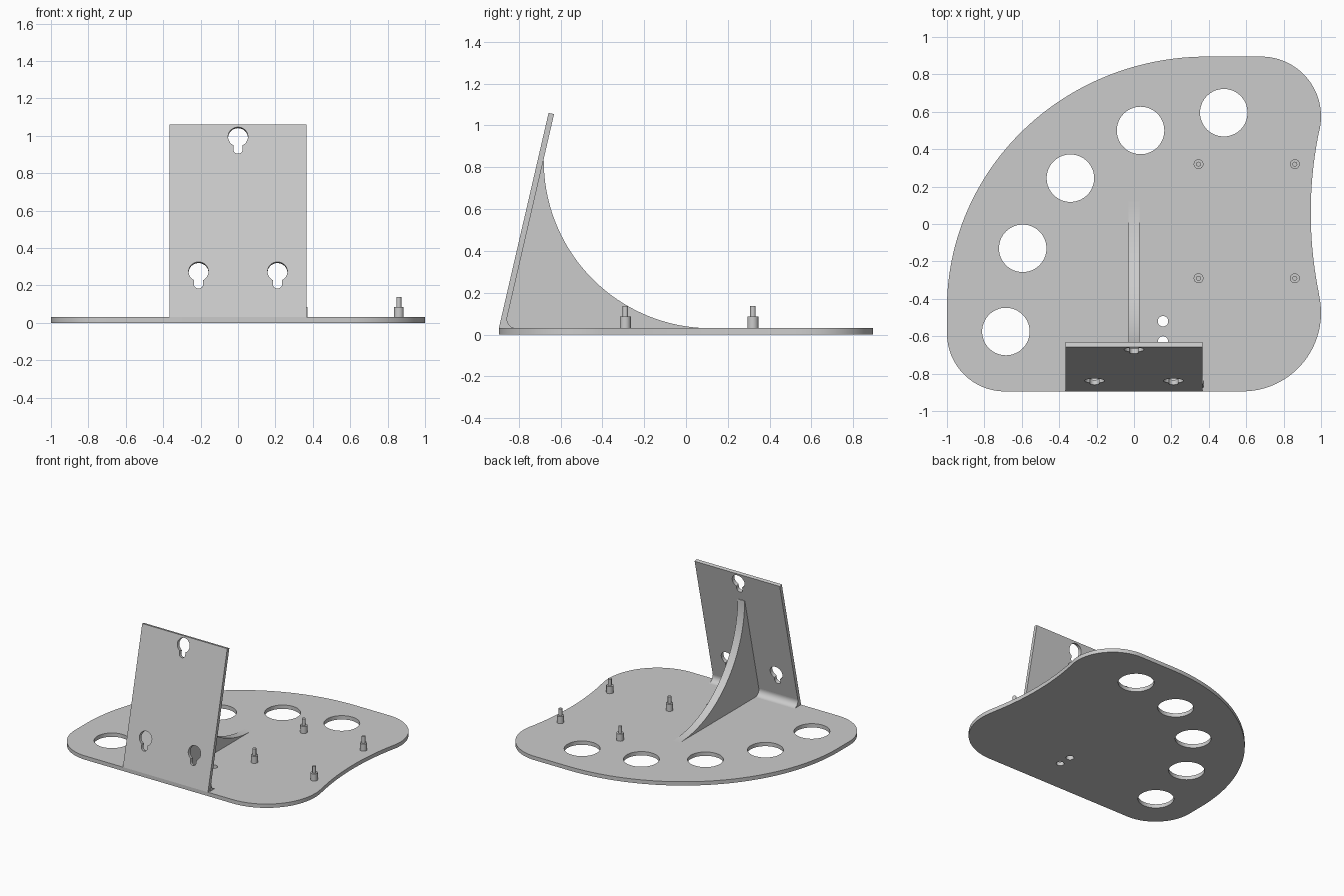
import bpy
import bmesh
from math import sin, cos, tan, radians, pi
from mathutils import Matrix, Euler, Vector

cube = bpy.data.objects.get("Cube")
if cube:
    bpy.data.objects.remove(cube, do_unlink=True)

GREY = (0.6, 0.6, 0.6, 1)
grey = bpy.data.materials.new("light grey")
grey.use_nodes = True
grey.diffuse_color = GREY
grey.node_tree.nodes["Principled BSDF"].inputs["Base Color"].default_value = GREY

LEAN = radians(13)      # backward lean of the panel
TOP = 0.03              # upper face of the base plate
FRONT = -0.895          # front edge


def arc(cx, cy, rx, ry, start, end, steps=24):
    """Points of an elliptical arc, angles in degrees."""
    angles = [radians(start + (end - start) * i / steps) for i in range(steps + 1)]
    return [(cx + rx * cos(a), cy + ry * sin(a)) for a in angles]


def circle(cx, cy, r, steps=48):
    return arc(cx, cy, r, r, 0, 360, steps)[:-1]


def slab(name, loops, low, high, turn=(0, 0, 0), origin=(0, 0, 0)):
    """Extrude an outline with holes from low to high along its own normal."""
    curve = bpy.data.curves.new(name, "CURVE")
    curve.dimensions = "2D"
    curve.fill_mode = "BOTH"
    curve.extrude = (high - low) / 2
    for loop in loops:
        spline = curve.splines.new("POLY")
        spline.points.add(len(loop) - 1)
        for point, (x, y) in zip(spline.points, loop):
            point.co = (x, y, 0, 1)
        spline.use_cyclic_u = True
    obj = bpy.data.objects.new(name, curve)
    bpy.context.collection.objects.link(obj)
    bpy.ops.object.select_all(action="DESELECT")
    obj.select_set(True)
    bpy.context.view_layer.objects.active = obj
    bpy.ops.object.convert(target="MESH")
    obj = bpy.context.view_layer.objects.active
    obj.name = name
    mesh = obj.data
    place = (Matrix.Translation(Vector(origin)) @ Euler(turn).to_matrix().to_4x4()
             @ Matrix.Translation((0, 0, (low + high) / 2)))
    bm = bmesh.new()
    bm.from_mesh(mesh)
    bmesh.ops.remove_doubles(bm, verts=bm.verts, dist=0.00005)
    bmesh.ops.transform(bm, matrix=place, verts=bm.verts)
    bmesh.ops.recalc_face_normals(bm, faces=bm.faces)
    bm.to_mesh(mesh)
    bm.free()
    mesh.materials.clear()
    mesh.materials.append(grey)
    bpy.ops.object.shade_smooth_by_angle(angle=radians(30))
    return obj


# Base plate with five large holes and two small ones
outline = (arc(-0.69, FRONT + 0.31, 0.31, 0.31, 180, 270)
           + arc(0.58, FRONT + 0.42, 0.42, 0.42, 270, 372)
           + arc(3.1, 0.06, 2.155, 2.155, 192, 168)[1:-1]
           + arc(0.68, 0.575, 0.32, 0.32, -12, 90)
           + arc(0.39, -0.45, 1.39, 1.345, 90, 180, 64))
big_holes = [(-0.685, -0.575), (-0.595, -0.13), (-0.34, 0.245), (0.035, 0.5), (0.48, 0.595)]
holes = [circle(x, y, 0.127, 64) for x, y in big_holes]
holes += [circle(0.155, y, 0.028, 32) for y in (-0.52, -0.628)]
slab("base_plate", [outline] + holes, 0, TOP)


# Leaning panel with three keyholes
def keyhole(x, z):
    """Round opening with a narrow slot below it."""
    y = (z - TOP) / cos(LEAN)
    return (arc(x, y, 0.053, 0.053, -62, 242, 40)
            + arc(x, y - 0.068, 0.025, 0.025, 180, 360, 16))


HALF, THICK = 0.367, 0.027
height = 1.03 / cos(LEAN)
panel = [(-HALF, 0), (HALF, 0), (HALF, height), (-HALF, height)]
keyholes = [keyhole(0, 0.995), keyhole(-0.211, 0.274), keyhole(0.211, 0.274)]
slab("back_panel", [panel] + keyholes, -THICK, 0,
     turn=(pi / 2 - LEAN, 0, 0), origin=(0, FRONT, TOP))

# Side profiles are drawn in the y-z plane and extruded along x
SIDE = (pi / 2, 0, pi / 2)

# Rounded fillet where the panel meets the plate
foot = FRONT + THICK / cos(LEAN)
reach = 0.055
radius = reach * tan((pi / 2 - LEAN) / 2)
fillet = [(foot - 0.01, TOP - 0.01), (foot + reach, TOP - 0.01)]
fillet += arc(foot + reach, TOP + radius, radius, radius, 270, 167, 12)
slab("panel_fillet", [fillet], -HALF, HALF + 0.004, turn=SIDE)

# Curved support rib
rib = arc(0.12, 0.83, 0.8, 0.8, 180, 270, 48)
rib += [(0.12, TOP - 0.01), (-0.87, TOP - 0.01), (-0.692, 0.84)]
slab("support_rib", [rib], -0.03, 0.03, turn=SIDE)

# Four stepped mounting pegs
for x in (0.345, 0.86):
    for y in (0.32, -0.29):
        slab("peg_base", [circle(x, y, 0.026, 32)], TOP - 0.01, 0.085)
        slab("peg_pin", [circle(x, y, 0.013, 24)], 0.08, 0.137)
